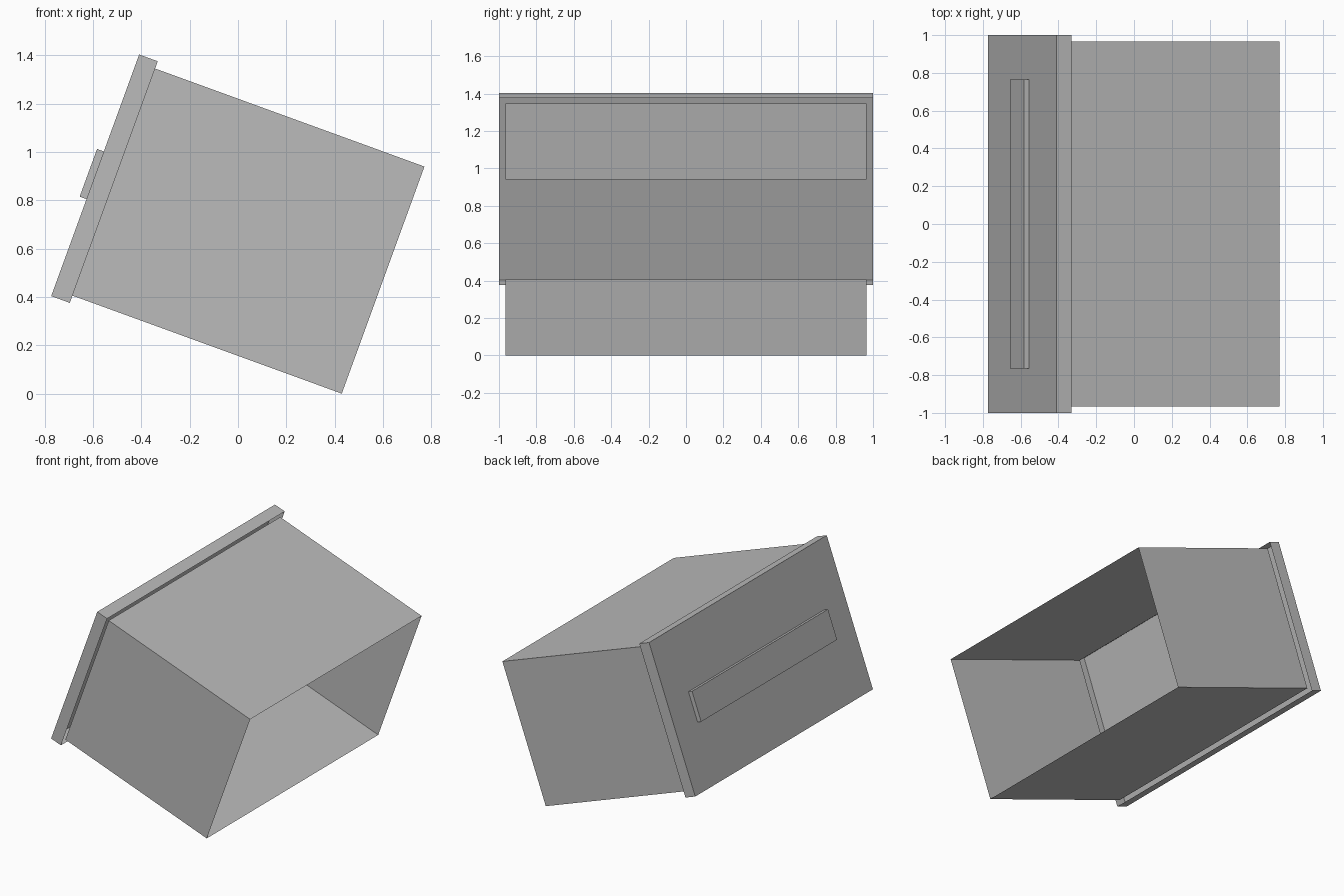
import bpy
import bmesh
from math import radians
from mathutils import Matrix, Vector

cube = bpy.data.objects.get("Cube")
if cube:
    bpy.data.objects.remove(cube, do_unlink=True)

grey = bpy.data.materials.new("plain_grey")
grey.use_nodes = True
colour = (0.5, 0.5, 0.5, 1)
grey.diffuse_color = colour
grey.node_tree.nodes["Principled BSDF"].inputs["Base Color"].default_value = colour

# The whole drawer is tipped forward about the middle of the rim plane
TILT = Matrix.Translation((-0.514, 0, 0.876)) @ Matrix.Rotation(radians(20), 4, 'Y')


def thin_box(name, x_range, width, height, open_ends):
    """Box of single-sheet walls, open at the listed ends of its own x axis."""
    x0, x1 = x_range
    bm = bmesh.new()
    bmesh.ops.create_cube(bm, size=1)
    bm.normal_update()
    removed = [f for f in bm.faces if round(f.normal.x) in open_ends]
    bmesh.ops.delete(bm, geom=removed, context='FACES')
    bmesh.ops.scale(bm, vec=Vector((x1 - x0, width, height)), verts=bm.verts)
    bmesh.ops.translate(bm, vec=Vector(((x0 + x1) / 2, 0, 0)), verts=bm.verts)
    mesh = bpy.data.meshes.new(name)
    bm.to_mesh(mesh)
    bm.free()
    mesh.materials.append(grey)
    obj = bpy.data.objects.new(name, mesh)
    obj.matrix_world = TILT
    bpy.context.collection.objects.link(obj)
    return obj


# Four-walled sleeve, open at both ends
thin_box("drawer_body", (0, 1.186), 1.93, 1.0, (-1, 1))
# Shallow hollow front panel, slightly larger than the sleeve
thin_box("front_panel", (-0.082, 0), 2.0, 1.064, (1,))
# Raised bar handle on the panel
thin_box("handle", (-0.112, -0.082), 1.53, 0.21, (1,))
